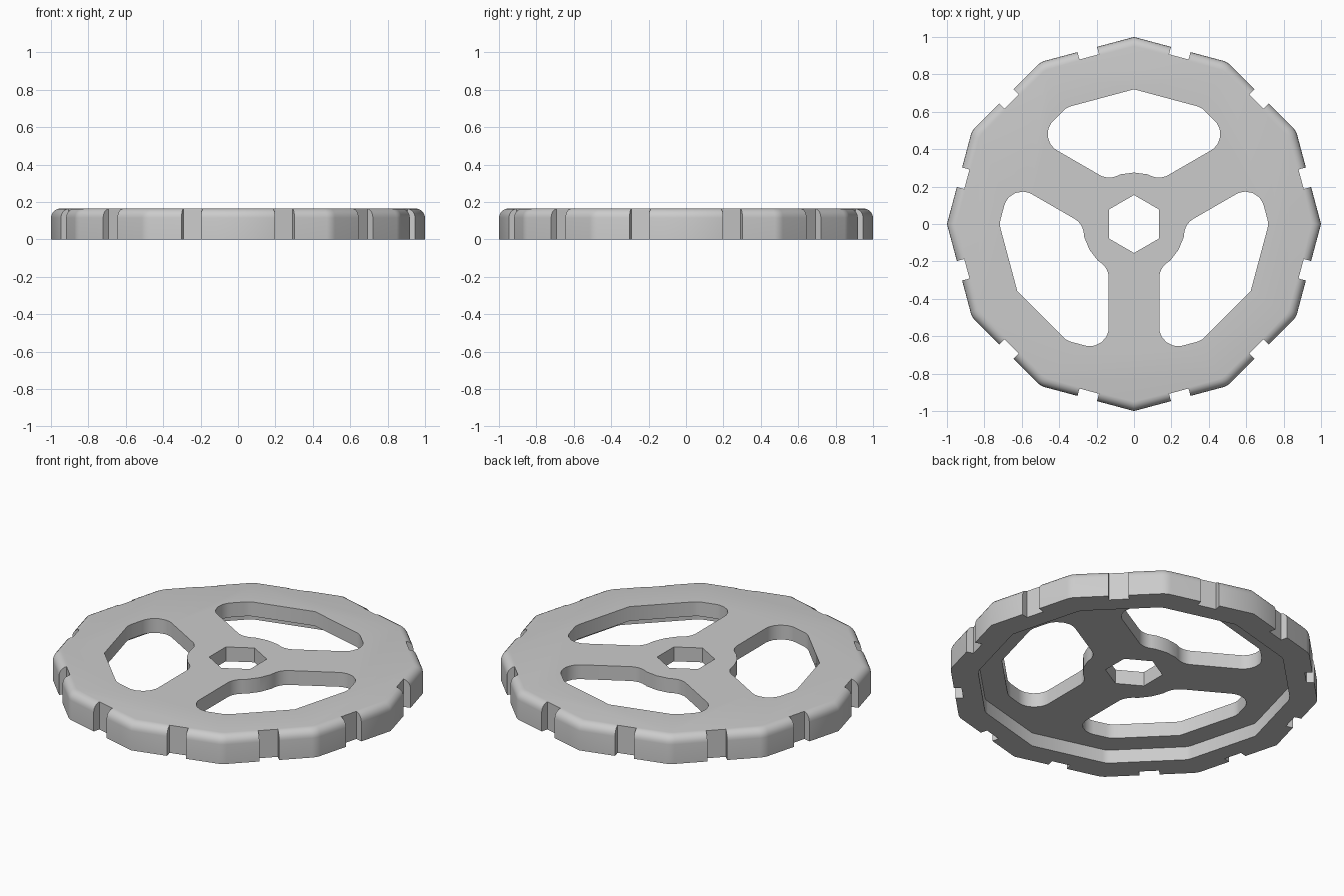
import bpy, bmesh, math
from mathutils import Vector, Matrix

HEIGHT = 0.165
RECESS = 0.08
FILLET = 0.1

default = bpy.data.objects.get("Cube")
if default:
    bpy.data.objects.remove(default, do_unlink=True)

grey = bpy.data.materials.new("plain grey")
grey.use_nodes = True
grey.diffuse_color = (0.6, 0.6, 0.6, 1)
grey.node_tree.nodes["Principled BSDF"].inputs["Base Color"].default_value = (0.6, 0.6, 0.6, 1)


def polar(radius, degrees):
    a = math.radians(degrees)
    return Vector((radius * math.cos(a), radius * math.sin(a)))


def fillet(corners, steps=6):
    """Round each (point, radius) corner of a closed outline."""
    outline = []
    for i, (p, r) in enumerate(corners):
        if r == 0:
            outline.append(p)
            continue
        a = (corners[i - 1][0] - p).normalized()
        b = (corners[(i + 1) % len(corners)][0] - p).normalized()
        half = a.angle(b) / 2
        centre = p + (a + b).normalized() * r / math.sin(half)
        start = p + a * r / math.tan(half) - centre
        end = p + b * r / math.tan(half) - centre
        for k in range(steps + 1):
            outline.append(centre + start.lerp(end, k / steps).normalized() * r)
    return outline


def loft(bm, rings):
    """Skin a stack of equal outlines and cap both ends."""
    loops = [[bm.verts.new((p.x, p.y, z)) for p in pts] for pts, z in rings]
    for low, high in zip(loops, loops[1:]):
        for i in range(len(low)):
            j = (i + 1) % len(low)
            bm.faces.new((low[i], low[j], high[j], high[i]))
    bm.faces.new(loops[0][::-1])
    bm.faces.new(loops[-1])


def finish(bm, name):
    bmesh.ops.recalc_face_normals(bm, faces=bm.faces)
    mesh = bpy.data.meshes.new(name)
    bm.to_mesh(mesh)
    bm.free()
    mesh.materials.append(grey)
    obj = bpy.data.objects.new(name, mesh)
    bpy.context.collection.objects.link(obj)
    return obj


# Twelve-sided disc with a rounded top edge and a recessed underside
rim = fillet([(polar(1, a), 0 if a % 90 == 0 else FILLET) for a in range(0, 360, 30)])
recess = [p * 0.85 for p in rim]
rings = [(recess, RECESS), (recess, 0), (rim, 0)]
round_r = 0.05
for k in range(6):
    a = math.radians(18 * k)
    scale = 1 - round_r * (1 - math.cos(a))
    rings.append(([p * scale for p in rim], HEIGHT - round_r * (1 - math.sin(a))))
bm = bmesh.new()
loft(bm, rings)
wheel = finish(bm, "wheel_disc")

# Cutters: three openings between the spokes
bm = bmesh.new()
spoke_half, hub_r, hole_r = 0.135, 0.275, 0.72
hub_angle = 30 + math.degrees(math.asin(spoke_half / hub_r))
side = polar(hole_r * math.cos(math.radians(15)) / math.cos(math.radians(30)), 15)
# outer corner: where the spoke edge meets the outer flat
flat = hole_r * math.cos(math.radians(15))
across = spoke_half
tilt = math.radians(15)
along = (flat - across * math.sin(tilt)) / math.cos(tilt)
outer = polar(along, 30) + polar(across, 120)
half_flat = hole_r * math.cos(math.radians(15)) * math.sqrt(2)
x = (half_flat - across / math.cos(math.radians(30))) / (1 + math.tan(math.radians(30)))
outer = Vector((x, half_flat - x))


def mirror(p):
    return Vector((-p.x, p.y))


right = [(polar(hub_r, 75), 0), (polar(hub_r, hub_angle), FILLET),
         (outer, FILLET), (polar(hole_r, 60), FILLET)]
corners = [(polar(hub_r, 90), 0)] + right + [(polar(hole_r, 90), 0)]
corners += [(mirror(p), r) for p, r in reversed(right)]
opening = fillet(corners)
for turn in (0, 120, 240):
    spin = Matrix.Rotation(math.radians(turn), 2)
    pts = [spin @ p for p in opening]
    loft(bm, [(pts, -0.1), (pts, 0.3)])

# Cutter: hexagonal axle hole
hexagon = [polar(0.155, 30 + 60 * k) for k in range(6)]
loft(bm, [(hexagon, -0.1), (hexagon, 0.3)])

# Cutters: a notch in the middle of every rim flat
for k in range(12):
    spin = Matrix.Rotation(math.radians(15 + 30 * k), 2)
    box = [spin @ Vector(c) for c in
           ((0.925, -0.054), (1.1, -0.054), (1.1, 0.054), (0.925, 0.054))]
    loft(bm, [(box, -0.1), (box, 0.3)])
cutter = finish(bm, "opening_cutter")
cutter.hide_render = True

# Cut, then remove the helper
cut = wheel.modifiers.new("openings", "BOOLEAN")
cut.operation = "DIFFERENCE"
cut.solver = "EXACT"
cut.object = cutter
bpy.ops.object.select_all(action="DESELECT")
wheel.select_set(True)
bpy.context.view_layer.objects.active = wheel
bpy.ops.object.modifier_apply(modifier=cut.name)
bpy.data.objects.remove(cutter, do_unlink=True)
bpy.ops.object.shade_smooth_by_angle(angle=math.radians(32))
